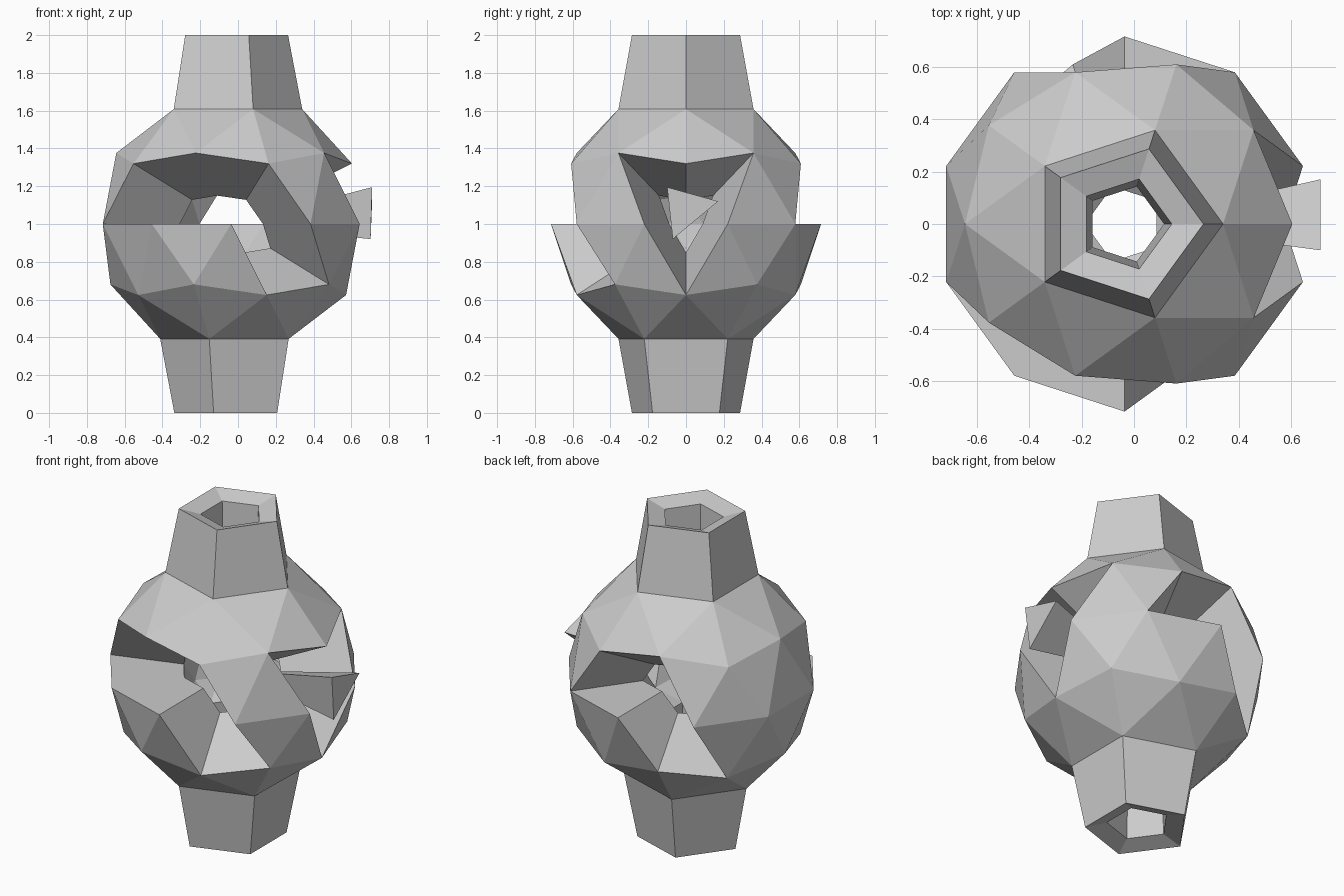
import bpy, bmesh, math
from mathutils import Vector

if "Cube" in bpy.data.objects:
    bpy.data.objects.remove(bpy.data.objects["Cube"])

R, INNER = 0.715, 0.40          # outer radius, inner cavity scale
CENTRE = Vector((-0.036, 0, 1))


def make_object(name, bm):
    bmesh.ops.remove_doubles(bm, verts=bm.verts[:], dist=1e-4)
    bmesh.ops.recalc_face_normals(bm, faces=bm.faces[:])
    me = bpy.data.meshes.new(name)
    bm.to_mesh(me)
    bm.free()
    ob = bpy.data.objects.new(name, me)
    ob.location = CENTRE
    bpy.context.collection.objects.link(ob)
    return ob


def add_face(bm, pts):
    bm.faces.new([bm.verts.new(p) for p in pts])


# Thick faceted ball
ball = bmesh.new()
bmesh.ops.create_icosphere(ball, subdivisions=2, radius=R)


def vert_at(az, side):
    """Ball vertex by azimuth; odd multiples of 18 degrees lie on the equator."""
    z = 0 if (az // 18) % 2 else 0.48 * side
    r = math.sqrt(1 - z * z)
    a = math.radians(az)
    d = Vector((r * math.cos(a), r * math.sin(a), z))
    return max(ball.verts, key=lambda v: v.co.dot(d))


# Openings as triangle strips: (azimuths, upper/lower side)
strips = [
    ((198, 216, 234, 252, 270, 288, 306), 1), ((270, 306, 288, 324), -1),   # front
    ((54, 72, 90, 108, 126), 1), ((90, 126, 108, 144), -1),                 # back
    ((324, 342, 0, 18, 36), 1), ((342, 18, 0), -1),                         # right
]
doomed = set()
for azs, side in strips:
    vs = [vert_at(a, side) for a in azs]
    for i in range(len(vs) - 2):
        tri = set(vs[i:i + 3])
        doomed |= {f for f in ball.faces if set(f.verts) == tri}
# Pole caps open into the necks
for v in ball.verts:
    if abs(v.co.z) > 0.99 * R:
        doomed |= set(v.link_faces)
bmesh.ops.delete(ball, geom=list(doomed), context='FACES')

outer = [[v.co.copy() for v in f.verts] for f in ball.faces]
rims = [[v.co.copy() for v in e.verts] for e in ball.edges if e.is_boundary]

# Inner cavity surface
for pts in outer:
    add_face(ball, [p * INNER for p in reversed(pts)])

# Neck profile: outside, lip, bore down to cavity (radius, height)
neck = [(0.301, 1.0), (0.18, 0.965)]


def neck_path(p):
    flat = Vector((p.x, p.y, 0)).normalized()
    up = Vector((0, 0, math.copysign(1, p.z)))
    return [p] + [flat * r + up * h for r, h in neck] + [p * INNER]


# Opening walls and the two necks
for a, b in rims:
    if min(abs(a.z), abs(b.z)) > 0.8 * R:
        pa, pb = neck_path(a), neck_path(b)
    else:
        pa, pb = [a, a * INNER], [b, b * INNER]
    for i in range(len(pa) - 1):
        add_face(ball, [pa[i], pb[i], pb[i + 1], pa[i + 1]])
make_object("ball_with_necks", ball)

# Twisted triangular peg in the right opening, tapering towards the centre
peg = bmesh.new()
tip = [Vector(p) for p in ((0.746, -0.10, 0.195), (0.746, 0.17, 0.12), (0.738, -0.07, -0.08))]
base = [p * INNER for p in tip]
add_face(peg, tip)
add_face(peg, base[::-1])
for i in range(3):
    j = (i + 1) % 3
    add_face(peg, [tip[i], base[i], base[j], tip[j]])
make_object("side_peg", peg)
